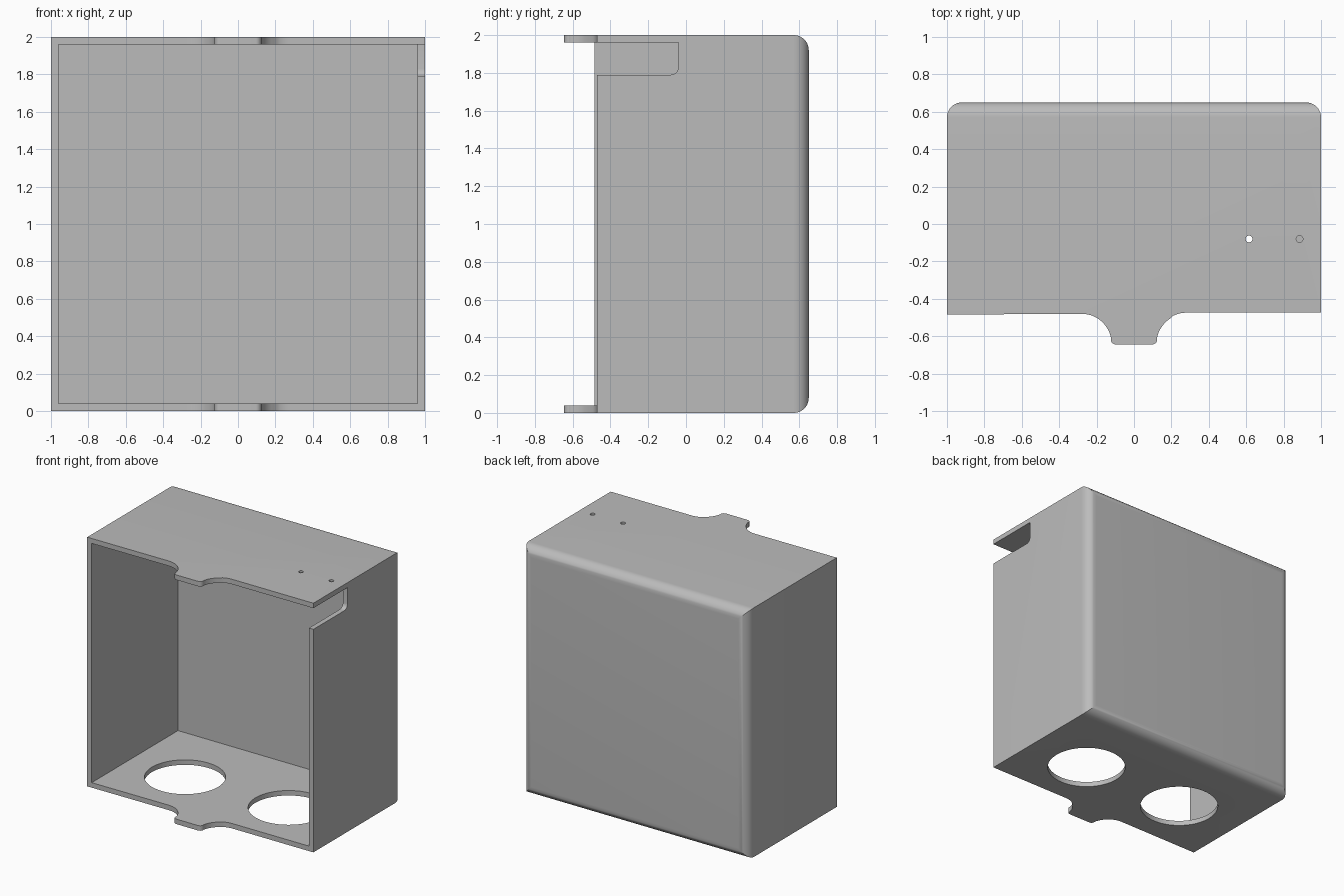
import bpy, bmesh, math

cube = bpy.data.objects.get("Cube")
if cube:
    bpy.data.objects.remove(cube, do_unlink=True)

WALL = 0.04
FRONT = -0.48
BACK = 0.65

grey = bpy.data.materials.new("plain grey")
grey.use_nodes = True
grey.diffuse_color = (0.5, 0.5, 0.5, 1)
grey.node_tree.nodes["Principled BSDF"].inputs["Base Color"].default_value = (0.5, 0.5, 0.5, 1)


def finish(name, bm):
    bmesh.ops.recalc_face_normals(bm, faces=bm.faces)
    mesh = bpy.data.meshes.new(name)
    bm.to_mesh(mesh)
    bm.free()
    mesh.materials.append(grey)
    obj = bpy.data.objects.new(name, mesh)
    bpy.context.collection.objects.link(obj)
    return obj


def box_mesh(lo, hi):
    bm = bmesh.new()
    bmesh.ops.create_cube(bm, size=1)
    for v in bm.verts:
        v.co = [(a + b) / 2 + c * (b - a) for a, b, c in zip(lo, hi, v.co)]
    return bm


def prism(name, points, offset):
    """Extrude a closed outline of 3D points along the offset."""
    bm = bmesh.new()
    face = bm.faces.new([bm.verts.new(p) for p in points])
    out = bmesh.ops.extrude_face_region(bm, geom=[face])
    new = [g for g in out["geom"] if isinstance(g, bmesh.types.BMVert)]
    bmesh.ops.translate(bm, verts=new, vec=offset)
    return finish(name, bm)


def arc(cx, cy, r, start, end, steps):
    angles = [math.radians(start + (end - start) * i / steps) for i in range(steps + 1)]
    return [(cx + r * math.cos(a), cy + r * math.sin(a)) for a in angles]


def cylinder(name, x, y, r, z0, z1, sides):
    ring = arc(x, y, r, 0, 360, sides)[:-1]
    return prism(name, [(px, py, z0) for px, py in ring], (0, 0, z1 - z0))


def cut(target, cutter, operation="DIFFERENCE"):
    mod = target.modifiers.new(cutter.name, "BOOLEAN")
    mod.operation = operation
    mod.solver = "EXACT"
    mod.object = cutter
    bpy.context.view_layer.objects.active = target
    bpy.ops.object.modifier_apply(modifier=mod.name)
    bpy.data.objects.remove(cutter, do_unlink=True)


# Outer block with the four back edges rounded
bm = box_mesh((-1, -0.8, 0), (1, BACK, 2))
back_edges = [e for e in bm.edges if all(v.co.y > BACK - 0.01 for v in e.verts)]
bmesh.ops.bevel(bm, geom=back_edges, offset=0.08, segments=10, profile=0.5, affect="EDGES")
housing = finish("housing", bm)

# Front outline with the centre tab, slightly skewed across the width
half = arc(-0.28, FRONT - 0.16, 0.16, 90, 10, 12) + arc(-0.095, -0.615, 0.03, 190, 270, 6)
outline = [(-1.1, -0.485)] + half + [(-x, y + 0.006 * (y > -0.5)) for x, y in reversed(half)]
outline += [(1.1, -0.472), (1.1, 0.8), (-1.1, 0.8)]
cut(housing, prism("outline_cutter", [(x, y, -0.1) for x, y in outline], (0, 0, 2.2)), "INTERSECT")

# Open cavity
cut(housing, finish("cavity_cutter", box_mesh((WALL - 1, -1, WALL), (1 - WALL, BACK - WALL, 2 - WALL))))

# Side slot under the top panel, with one rounded corner
slot = [(-1, 2 - WALL), (-1, 1.79)] + arc(-0.08, 1.83, 0.04, 270, 360, 6) + [(-0.04, 2 - WALL)]
cut(housing, prism("slot_cutter", [(0.9, y, z) for y, z in slot], (0.2, 0, 0)))

# Two large floor holes and two small top holes
for x in (-0.46, 0.46):
    cut(housing, cylinder("floor_hole_cutter", x, -0.015, 0.295, -0.1, 0.1, 64))
for x in (0.615, 0.885):
    cut(housing, cylinder("top_hole_cutter", x, -0.08, 0.018, 1.9, 2.1, 24))

# Smooth the rounded surfaces and keep the edges sharp
bpy.ops.object.select_all(action="DESELECT")
housing.select_set(True)
bpy.context.view_layer.objects.active = housing
bpy.ops.object.shade_smooth_by_angle(angle=math.radians(30))
